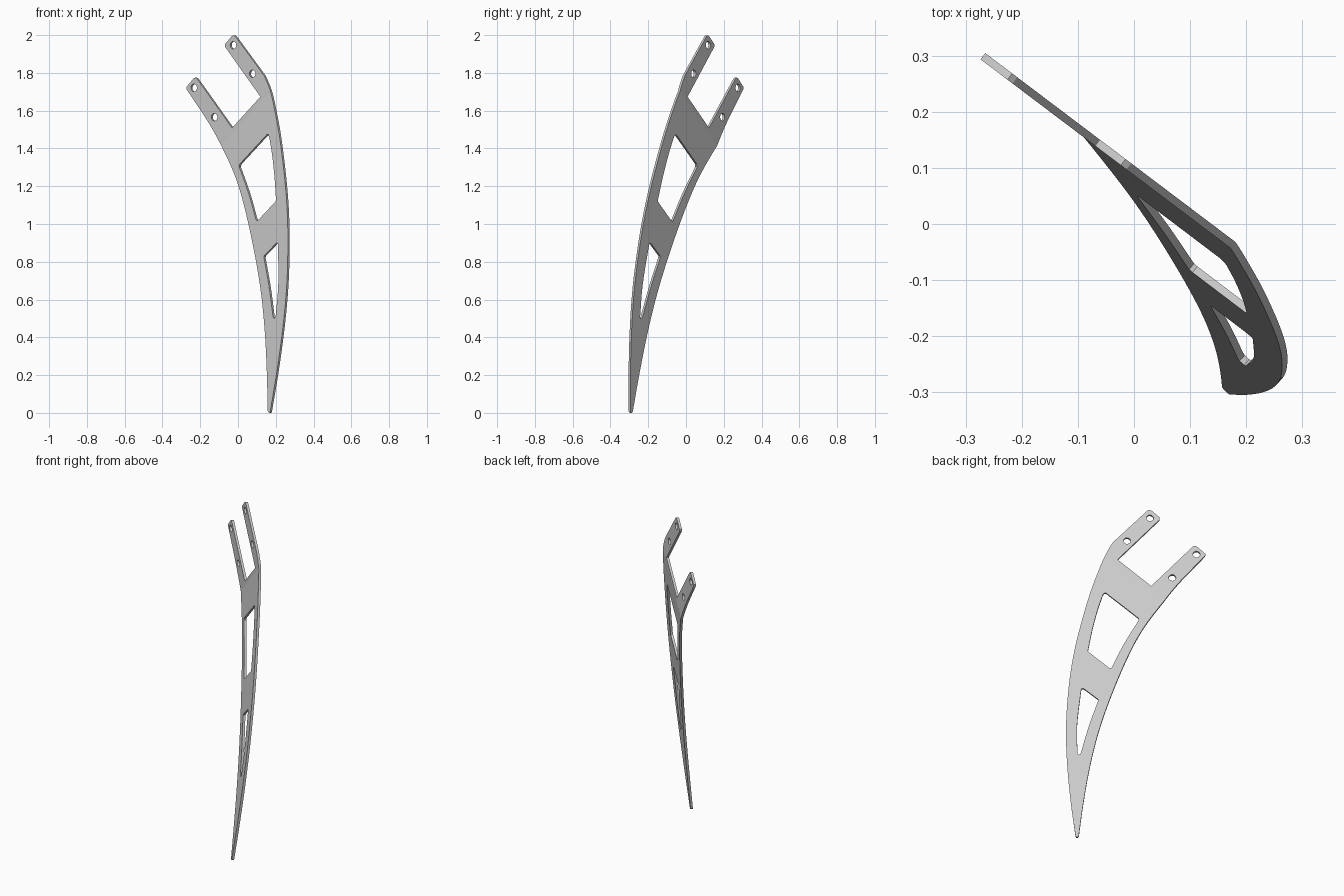
import bpy, bmesh, math
from mathutils import Vector

if "Cube" in bpy.data.objects:
    bpy.data.objects.remove(bpy.data.objects["Cube"])

FOLD = 1.51        # fold line: z - 1.1 x = FOLD
THICK = 0.014


def spline(pts, n=5):
    """Smooth run through the given points (Catmull-Rom)."""
    p = [Vector(q) for q in pts]
    p = [2 * p[0] - p[1]] + p + [2 * p[-1] - p[-2]]
    out = []
    for a, b, c, d in zip(p, p[1:], p[2:], p[3:]):
        for i in range(n):
            t = i / n
            out.append(0.5 * (2 * b + (c - a) * t + (2 * a - 5 * b + 4 * c - d) * t * t
                              + (3 * b - a - 3 * c + d) * t ** 3))
    return out + [p[-2]]


def bolt_hole(x, z, r=0.02, n=24):
    return [(x + r * 0.8 * math.cos(2 * math.pi * i / n),
             z + r * math.sin(2 * math.pi * i / n)) for i in range(n)]


# Outline as seen from the front: long curved edges, then the forked end
outer_edge = spline([(.142, 1.786), (.17, 1.72), (.19, 1.643), (.222, 1.473), (.249, 1.26),
                     (.264, 1.076), (.268, .89), (.262, .68), (.243, .466), (.211, .228),
                     (.175, .012)])
inner_edge = spline([(.161, .012), (.157, .2), (.147, .413), (.127, .625), (.093, .837),
                     (.044, 1.065), (-.005, 1.235), (-.069, 1.383), (-.148, 1.53),
                     (-.269, 1.715)])
fork = [(-.27, 1.726), (-.232, 1.772), (-.222, 1.776), (-.213, 1.77),
        (-.028, 1.51), (.122, 1.675),
        (-.066, 1.94), (-.066, 1.953), (-.03, 1.995), (-.02, 2.0), (-.01, 1.994)]
outline = outer_edge + [(.171, .002), (.165, .002)] + inner_edge + fork

# Two lightening windows
upper_window = ([(.01, 1.305), (.013, 1.318), (.157, 1.474), (.164, 1.474)]
                + spline([(.169, 1.462), (.184, 1.37), (.197, 1.25), (.205, 1.13)])
                + [(.203, 1.12), (.108, 1.018), (.102, 1.018)]
                + spline([(.098, 1.027), (.06, 1.163), (.012, 1.298)]))
lower_window = ([(.142, .832), (.207, .9), (.214, .9)]
                + spline([(.216, .89), (.217, .68), (.203, .51)])
                + [(.2, .502), (.192, .502)]
                + spline([(.189, .51), (.168, .67), (.141, .822)]))
holes = [upper_window, lower_window] + [bolt_hole(*c) for c in
         ((-.022, 1.948), (.08, 1.797), (-.23, 1.722), (-.122, 1.567))]

# Fill the flat sheet and cut it along the fold line
bm = bmesh.new()
for loop in [outline] + holes:
    vs = [bm.verts.new((p[0], 0, p[1])) for p in loop]
    for a, b in zip(vs, vs[1:] + vs[:1]):
        bm.edges.new((a, b))
bmesh.ops.remove_doubles(bm, verts=bm.verts, dist=0.0008)
bmesh.ops.triangle_fill(bm, edges=bm.edges[:], use_beauty=True, normal=(0, -1, 0))
bmesh.ops.bisect_plane(bm, geom=bm.verts[:] + bm.edges[:] + bm.faces[:],
                       plane_co=(0, 0, FOLD), plane_no=(-1.1, 0, 1))

# Turn the sheet to its slant and bend the blade at the fold
for v in bm.verts:
    w = v.co.z - 1.1 * v.co.x
    v.co.y = 0.094 - 0.755 * v.co.x - 0.155 * max(0, FOLD - w)
bmesh.ops.recalc_face_normals(bm, faces=bm.faces)

mesh = bpy.data.meshes.new("curved_bracket")
bm.to_mesh(mesh)
bm.free()
plate = bpy.data.objects.new("curved_bracket", mesh)
bpy.context.collection.objects.link(plate)

# Sheet thickness
mod = plate.modifiers.new("thickness", 'SOLIDIFY')
mod.thickness = THICK
mod.offset = 0
bpy.context.view_layer.objects.active = plate
plate.select_set(True)
bpy.ops.object.modifier_apply(modifier=mod.name)
bpy.ops.object.shade_smooth_by_angle(angle=math.radians(7))

# Centre and stand on the ground
xs, ys, zs = zip(*[v.co for v in plate.data.vertices])
shift = Vector(((min(xs) + max(xs)) / 2, (min(ys) + max(ys)) / 2, min(zs)))
for v in plate.data.vertices:
    v.co -= shift
